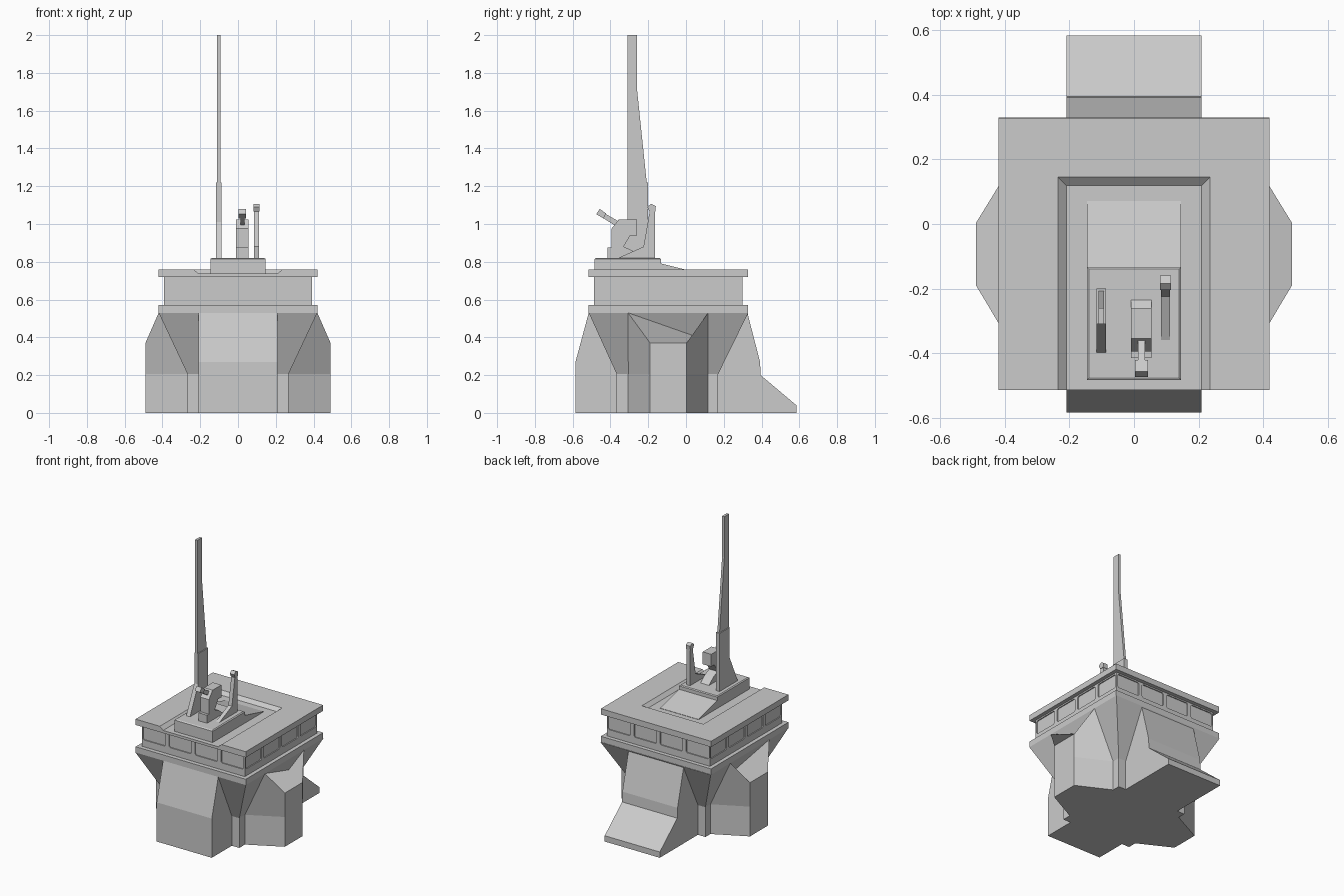
import bpy, bmesh
from mathutils import Vector

if "Cube" in bpy.data.objects:
    bpy.data.objects.remove(bpy.data.objects["Cube"])


def mesh_object(name, bm):
    bmesh.ops.recalc_face_normals(bm, faces=bm.faces[:])
    me = bpy.data.meshes.new(name)
    bm.to_mesh(me)
    bm.free()
    ob = bpy.data.objects.new(name, me)
    bpy.context.collection.objects.link(ob)
    return ob


def loft(bm, rings):
    """Closed solid through rings of equal point count."""
    rows = [[bm.verts.new(p) for p in r] for r in rings]
    n = len(rows[0])
    for a, b in zip(rows, rows[1:]):
        for i in range(n):
            j = (i + 1) % n
            bm.faces.new((a[i], a[j], b[j], b[i]))
    bm.faces.new(rows[0])
    bm.faces.new(rows[-1])


def solid(name, rings):
    bm = bmesh.new()
    loft(bm, rings)
    return mesh_object(name, bm)


def rect(x0, x1, y0, y1, z):
    return [(x0, y0, z), (x1, y0, z), (x1, y1, z), (x0, y1, z)]


def box(name, x0, x1, y0, y1, z0, z1):
    return solid(name, [rect(x0, x1, y0, y1, z0), rect(x0, x1, y0, y1, z1)])


def side_profile(name, yz, x0, x1):
    return solid(name, [[(x, y, z) for y, z in yz] for x in (x0, x1)])


def cut(ob, cutter):
    mod = ob.modifiers.new("cut", 'BOOLEAN')
    mod.object = cutter
    mod.operation = 'DIFFERENCE'
    mod.solver = 'EXACT'
    cutter.hide_render = True
    cutter.hide_set(True)


# Flared core of the base
solid("base_core", [rect(-.267, .267, -.367, .17, 0),
                    rect(-.267, .267, -.367, .17, .205),
                    rect(-.42, .42, -.515, .33, .53)])

# Front bulge and rear ramp, one side profile
side_profile("base_front_and_ramp",
             [(-.585, 0), (-.585, .27), (-.515, .53), (.325, .53),
              (.392, .27), (.395, .2), (.585, .04), (.585, 0)], -.21, .21)

# Faceted side bulges
for s, side in ((1, "right"), (-1, "left")):
    def ring(x_in, x_out, z_in, z_out):
        return [(0, -.307, z_in), (s * x_in, -.307, z_in), (s * x_out, -.19, z_out),
                (s * x_out, .003, z_out), (s * x_in, .117, z_in), (0, .117, z_in)]
    solid("base_bulge_" + side, [ring(.265, .49, 0, 0), ring(.265, .49, .205, .205),
                                 ring(.42, .49, .53, .37)])

# Floor slab, window band, roof slab
box("floor_slab", -.42, .42, -.515, .327, .53, .57)
band = box("window_band", -.393, .393, -.486, .3, .57, .72)
roof = box("roof_slab", -.42, .42, -.515, .327, .72, .76)

# Shallow window recesses, four on each side
bm = bmesh.new()
w, h, c = .086, .047, .008
pane = [(-w, -h + c), (-w + c, -h), (w - c, -h), (w, -h + c),
        (w, h - c), (w - c, h), (-w + c, h), (-w, h - c)]
cy, cz, d = -.093, .664, .007
for i in range(4):
    o = (i - 1.5) * .1985
    for s in (-1, 1):
        loft(bm, [[(o + u, cy + s * r, cz + v) for u, v in pane] for r in (.393 - d, .45)])
        loft(bm, [[(s * r, cy + o + u, cz + v) for u, v in pane] for r in (.393 - d, .45)])
cut(band, mesh_object("window_cutter", bm))

# Sloped slot in the roof, open to the front
cut(roof, solid("roof_slot_cutter", [rect(-.21, .21, -.6, .12, .738),
                                     rect(-.26, .26, -.6, .17, .782)]))

# Equipment plinth and its ramp
solid("plinth", [rect(-.146, .146, -.484, -.133, .735),
                 rect(-.146, .146, -.484, -.133, .815),
                 rect(-.139, .139, -.476, -.14, .82)])
side_profile("plinth_ramp", [(-.14, .735), (-.14, .793), (0, .758), (.072, .74), (.072, .735)],
             -.146, .146)

# Mast
side_profile("mast_lower", [(-.4, .815), (-.31, 1.01), (-.31, 1.22), (-.2, 1.22), (-.2, .815)],
             -.116, -.087)
side_profile("mast_upper", [(-.31, 1.21), (-.31, 2), (-.26, 2), (-.26, 1.72), (-.207, 1.21)],
             -.11, -.093)

# Central instrument with angled snout
side_profile("instrument_body",
             [(-.415, .815), (-.415, .875), (-.395, .875), (-.395, .975), (-.355, 1.025),
              (-.26, 1.025), (-.26, .94), (-.295, .94), (-.33, .88), (-.285, .86), (-.23, .815)],
             -.01, .055)
side_profile("instrument_arm", [(-.43, 1.056), (-.35, 1.01), (-.365, .985), (-.444, 1.035)],
             .012, .034)
side_profile("instrument_head", [(-.457, 1.08), (-.422, 1.055), (-.438, 1.03), (-.475, 1.052)],
             .003, .043)

# Short post with raked foot
side_profile("post", [(-.37, .815), (-.225, .88), (-.19, 1.08), (-.165, 1.08), (-.165, .815)],
             .084, .111)
side_profile("post_head", [(-.205, 1.09), (-.185, 1.107), (-.16, 1.095), (-.163, 1.065),
                           (-.193, 1.065)], .081, .114)
